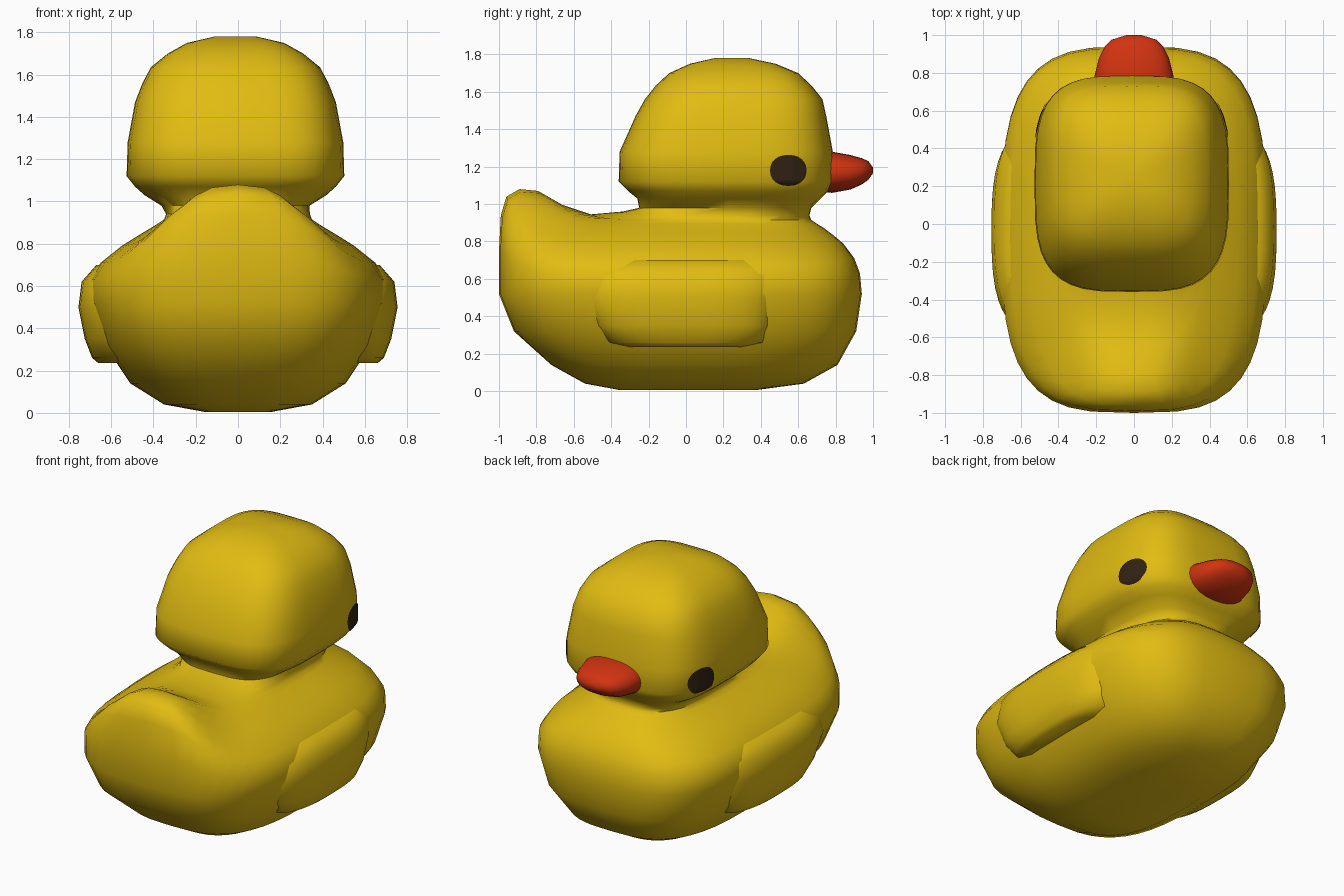
import bpy, bmesh, math
from mathutils import Vector
from mathutils.bvhtree import BVHTree

if "Cube" in bpy.data.objects:
    bpy.data.objects.remove(bpy.data.objects["Cube"])


def material(name, rgb):
    m = bpy.data.materials.new(name)
    m.diffuse_color = (*rgb, 1)
    m.use_nodes = True
    m.node_tree.nodes["Principled BSDF"].inputs["Base Color"].default_value = m.diffuse_color
    return m


YELLOW = material("duck yellow", (0.75, 0.50, 0.006))
RED = material("beak red", (0.64, 0.033, 0.005))
DARK = material("eye dark brown", (0.032, 0.016, 0.006))


def make_object(name, bm, mat, angle=60):
    bmesh.ops.recalc_face_normals(bm, faces=bm.faces)
    me = bpy.data.meshes.new(name)
    bm.to_mesh(me)
    me.materials.append(mat)
    ob = bpy.data.objects.new(name, me)
    bpy.context.collection.objects.link(ob)
    bpy.ops.object.select_all(action='DESELECT')
    ob.select_set(True)
    bpy.context.view_layer.objects.active = ob
    bpy.ops.object.shade_smooth_by_angle(angle=math.radians(angle))
    return ob


def oval(n, count):
    """Unit superellipse as (u, v, sine) triples."""
    for i in range(count):
        a = math.tau * i / count
        c, s = math.cos(a), math.sin(a)
        yield (math.copysign(abs(c) ** (2 / n), c),
               math.copysign(abs(s) ** (2 / n), s), s)


def skin(rings):
    """Join rings of points into a closed skin."""
    bm = bmesh.new()
    loops = [[bm.verts.new(p) for p in r] for r in rings]
    for a, b in zip(loops, loops[1:]):
        for i in range(len(a)):
            j = (i + 1) % len(a)
            bm.faces.new((a[i], a[j], b[j], b[i]))
    for end in (loops[0], loops[-1]):
        mid = bm.verts.new(sum((v.co for v in end), Vector()) / len(end))
        for i in range(len(end)):
            bm.faces.new((end[i], end[(i + 1) % len(end)], mid))
    return bm


def level_ring(z, y0, y1, half, n=3.3, lift=0, xc=0, count=40):
    """Horizontal ring; its rear middle rises by lift to form the tail."""
    return [(xc + half * u, (y0 + y1) / 2 + v * (y1 - y0) / 2,
             z + lift * max(0, -s) ** 5) for u, v, s in oval(n, count)]


# Body, neck and head as one skin: z, rear y, front y, half width, squareness, tail lift
body_levels = [
    (0.005, -0.35, 0.37, 0.16, 2.5), (0.04, -0.54, 0.63, 0.35, 2.8),
    (0.14, -0.72, 0.81, 0.51, 3), (0.32, -0.92, 0.91, 0.63),
    (0.52, -1.0, 0.94, 0.70), (0.63, -1.0, 0.93, 0.70, 3.3, 0.12),
    (0.71, -0.99, 0.90, 0.65, 3.2, 0.23), (0.79, -0.96, 0.84, 0.55, 3, 0.25),
    (0.84, -0.89, 0.78, 0.47, 2.8, 0.24), (0.87, -0.79, 0.74, 0.42, 2.8, 0.20),
    (0.895, -0.66, 0.70, 0.38, 2.8, 0.10), (0.915, -0.51, 0.67, 0.35, 2.8, 0.03),
    (0.94, -0.34, 0.66, 0.34, 3, 0.02),
]
head_levels = [
    (0.98, -0.25, 0.67, 0.35), (1.03, -0.26, 0.72, 0.43), (1.07, -0.31, 0.76, 0.475),
    (1.12, -0.36, 0.785, 0.515), (1.28, -0.355, 0.785, 0.51), (1.47, -0.27, 0.75, 0.475),
    (1.56, -0.22, 0.73, 0.44), (1.635, -0.16, 0.67, 0.40), (1.70, -0.09, 0.60, 0.32),
    (1.75, 0.02, 0.48, 0.23), (1.78, 0.15, 0.34, 0.10),
]
rings = [level_ring(*r) for r in body_levels]
rings += [level_ring(*r, n=3.4, xc=-0.012) for r in head_levels]
bm = skin(rings)
surface = BVHTree.FromBMesh(bm)
make_object("body_and_head", bm, YELLOW)
bm.free()

# Wings: shallow bulges with a crisp lower edge, mirrored
wing_levels = [
    (0.235, -0.30, 0.30, 0.16), (0.26, -0.42, 0.42, 0.19), (0.35, -0.50, 0.47, 0.225),
    (0.50, -0.57, 0.50, 0.255), (0.62, -0.55, 0.52, 0.24), (0.70, -0.45, 0.45, 0.17),
]
bm = skin([level_ring(*r, n=2.8, xc=0.5) for r in wing_levels])
wings = make_object("wings", bm, YELLOW)
wings.modifiers.new("mirror", 'MIRROR')
bm.free()

# Beak: rings along y, flattened toward the tip (y, centre z, half width, half height)
beak_stations = [
    (0.70, 1.17, 0.20, 0.10), (0.78, 1.17, 0.21, 0.11), (0.88, 1.17, 0.185, 0.092),
    (0.94, 1.175, 0.155, 0.07), (0.975, 1.18, 0.12, 0.05), (1.0, 1.18, 0.04, 0.015),
]
bm = skin([[(hw * u, y, zc + hh * v) for u, v, s in oval(2.3, 24)]
           for y, zc, hw, hh in beak_stations])
make_object("beak", bm, RED)
bm.free()

# Eyes: thin oval patches laid on the sides of the head
for side, label in ((1, "right"), (-1, "left")):
    bm = bmesh.new()
    loops = []
    for k in range(1, 7):
        loop = []
        for u, v, s in oval(2.2, 24):
            start = Vector((side * 2, 0.545 + 0.098 * u * k / 6, 1.18 + 0.083 * v * k / 6))
            hit, normal, _, _ = surface.ray_cast(start, Vector((-side, 0, 0)))
            loop.append(bm.verts.new(hit + Vector((side * 0.006, 0.002, 0))))
        loops.append(loop)
    bm.faces.new(loops[0])
    for a, b in zip(loops, loops[1:]):
        for i in range(24):
            j = (i + 1) % 24
            bm.faces.new((a[i], a[j], b[j], b[i]))
    bmesh.ops.recalc_face_normals(bm, faces=bm.faces)
    if sum(f.normal.x for f in bm.faces) * side < 0:
        bmesh.ops.reverse_faces(bm, faces=bm.faces)
    me = bpy.data.meshes.new(label + "_eye")
    bm.to_mesh(me)
    me.materials.append(DARK)
    bpy.context.collection.objects.link(bpy.data.objects.new(label + "_eye", me))
    bm.free()
